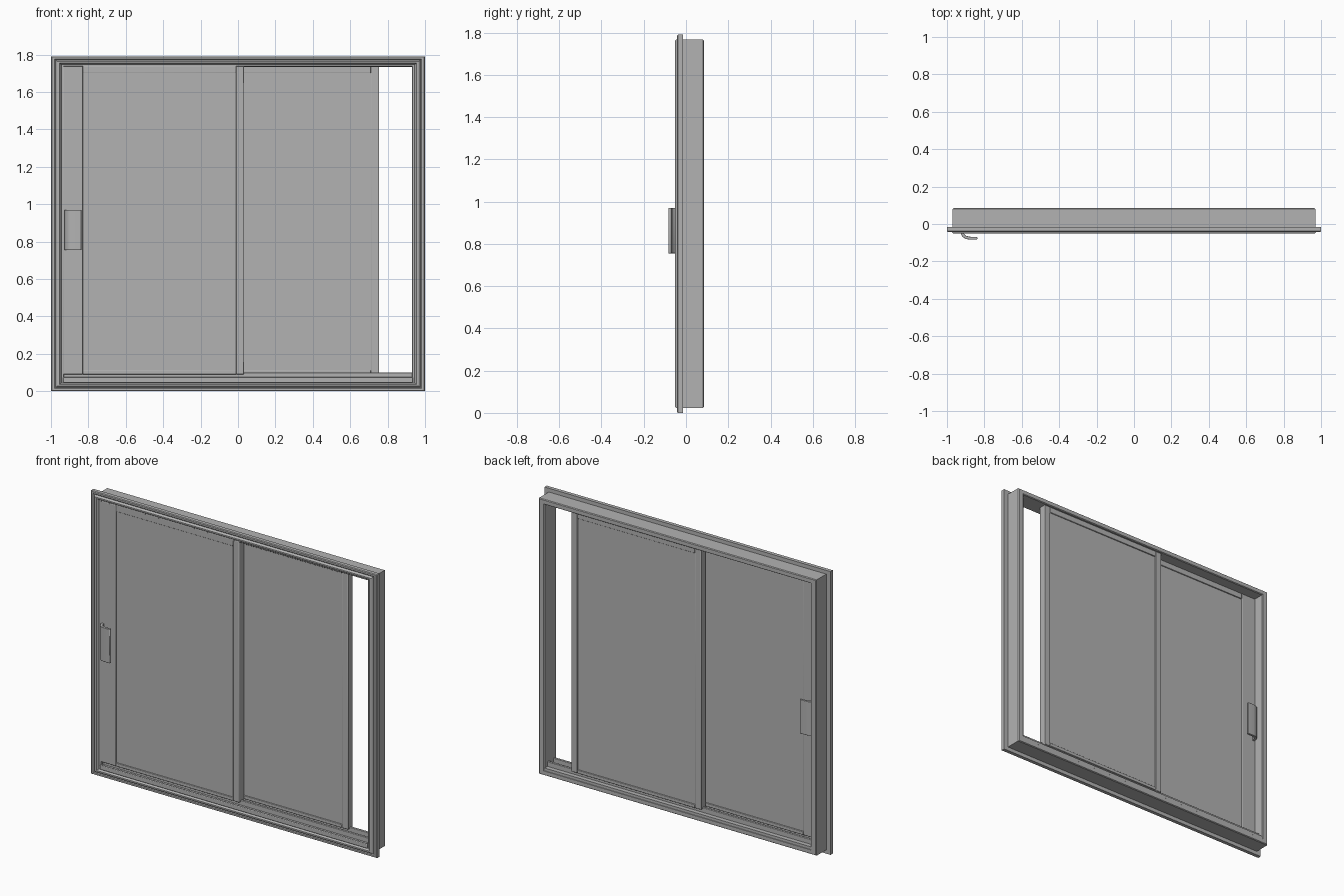
import bpy
import bmesh
from math import radians

if "Cube" in bpy.data.objects:
    bpy.data.objects.remove(bpy.data.objects["Cube"])

# One grey for the whole window
grey = bpy.data.materials.new("window_grey")
grey.use_nodes = True
colour = (0.45, 0.45, 0.45, 1)
grey.diffuse_color = colour
grey.node_tree.nodes["Principled BSDF"].inputs["Base Color"].default_value = colour


def finish(name, bm, bevel=0.0):
    bmesh.ops.recalc_face_normals(bm, faces=bm.faces[:])
    mesh = bpy.data.meshes.new(name)
    bm.to_mesh(mesh)
    bm.free()
    mesh.materials.append(grey)
    ob = bpy.data.objects.new(name, mesh)
    bpy.context.scene.collection.objects.link(ob)
    if bevel:
        mod = ob.modifiers.new("soft_edges", "BEVEL")
        mod.width, mod.segments = bevel, 2
    bpy.ops.object.select_all(action="DESELECT")
    ob.select_set(True)
    bpy.context.view_layer.objects.active = ob
    bpy.ops.object.shade_smooth_by_angle(angle=radians(35))
    return ob


def box(name, x, y, z, bevel=0.0):
    """Box from (low, high) pairs."""
    bm = bmesh.new()
    bmesh.ops.create_cube(bm, size=1)
    for v in bm.verts:
        v.co = [(r[0] + r[1]) / 2 + c * (r[1] - r[0]) for c, r in zip(v.co, (x, y, z))]
    return finish(name, bm, bevel)


def frame_ring(name, profile, half_width, height, z_scale):
    """Sweep a closed (inset, y) profile around a mitred rectangle."""
    bm = bmesh.new()
    loops = []
    for sx, top in ((-1, 0), (1, 0), (1, 1), (-1, 1)):
        loop = []
        for inset, y in profile:
            dz = inset * z_scale
            loop.append(bm.verts.new((sx * (half_width - inset), y, height - dz if top else dz)))
        loops.append(loop)
    n = len(profile)
    for c in range(4):
        a, b = loops[c], loops[(c + 1) % 4]
        for i in range(n):
            j = (i + 1) % n
            bm.faces.new((a[i], a[j], b[j], b[i]))
    return finish(name, bm)


def sash(name, x, glass_x, y, glass_half, z=(0.09, 1.74), glass_z=(0.112, 1.70)):
    """Sliding panel: two stiles, two rails and a pane."""
    box(name + "_right_stile", (x[0], glass_x[0]), y, z, 0.004)
    box(name + "_left_stile", (glass_x[1], x[1]), y, z, 0.004)
    box(name + "_bottom_rail", glass_x, y, (z[0], glass_z[0]), 0.003)
    box(name + "_top_rail", glass_x, y, (glass_z[1], z[1]), 0.003)
    mid = (y[0] + y[1]) / 2
    box(name + "_pane", glass_x, (mid - glass_half, mid + glass_half), glass_z)


def handle(name, profile, z):
    bm = bmesh.new()
    face = bm.faces.new([bm.verts.new((x, y, z[0])) for x, y in profile])
    up = bmesh.ops.extrude_face_region(bm, geom=[face])["geom"]
    for v in up:
        if isinstance(v, bmesh.types.BMVert):
            v.co.z = z[1]
    return finish(name, bm, 0.002)


# Outer frame: flange, ridged face and deep jamb
frame_ring("outer_frame", [
    (0, -0.015), (0, -0.038), (0.005, -0.043), (0.018, -0.043), (0.025, -0.038),
    (0.03, -0.048), (0.035, -0.051), (0.046, -0.051), (0.051, -0.046), (0.055, -0.036),
    (0.066, -0.036), (0.07, -0.032), (0.07, 0.08), (0.065, 0.085), (0.035, 0.085),
    (0.03, 0.08), (0.03, -0.015)], 1.0, 1.79, 0.79)

# Sill and the tracks the panels slide on
box("sill", (-0.94, 0.94), (-0.034, 0.083), (0.04, 0.07))
box("sill_lip", (-0.935, 0.935), (-0.046, -0.036), (0.045, 0.075), 0.004)
for i, y in enumerate((-0.012, 0.047)):
    box(f"track_{i + 1}", (-0.935, 0.935), (y - 0.008, y + 0.008), (0.065, 0.1), 0.003)

# Two sliding panels, one behind the other
sash("front_panel", (-0.935, 0.033), (-0.83, -0.01), (-0.036, 0.014), 0.019)
sash("back_panel", (-0.155, 0.755), (-0.11, 0.71), (0.022, 0.07), 0.018)

# Curved pull handles on both faces of the front panel
pull = [(-0.927, -0.03), (-0.927, -0.05), (-0.918, -0.068), (-0.9, -0.08), (-0.88, -0.083),
        (-0.84, -0.083), (-0.836, -0.076), (-0.84, -0.069), (-0.88, -0.068), (-0.9, -0.062),
        (-0.91, -0.05), (-0.912, -0.03)]
handle("front_handle", pull, (0.755, 0.97))
handle("back_handle", [(x, -y - 0.02) for x, y in pull], (0.755, 0.97))
